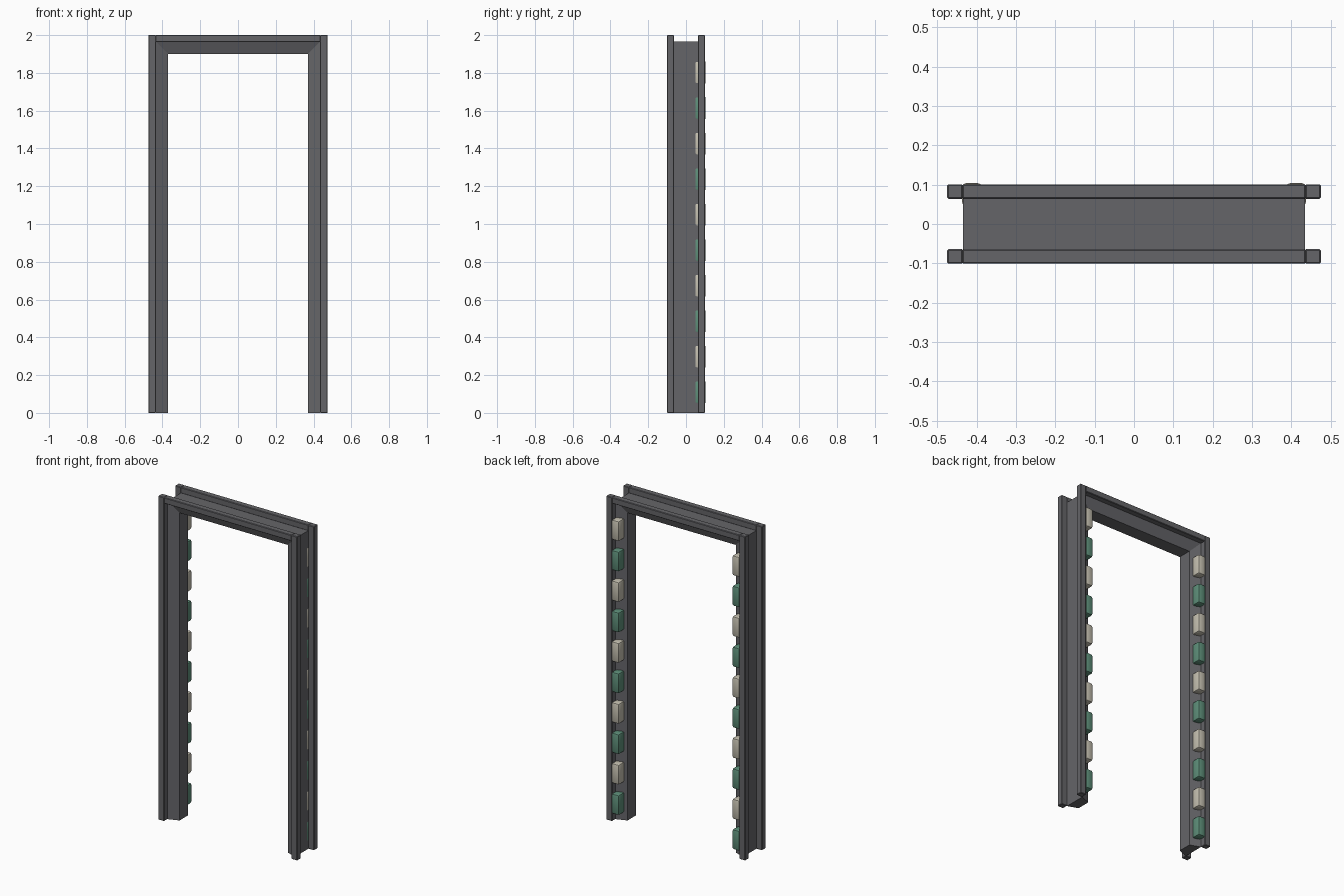
import bpy, bmesh
from mathutils import Vector

if "Cube" in bpy.data.objects:
    bpy.data.objects.remove(bpy.data.objects["Cube"])


def material(name, rgb):
    m = bpy.data.materials.new(name)
    m.diffuse_color = (*rgb, 1)
    m.use_nodes = True
    m.node_tree.nodes["Principled BSDF"].inputs["Base Color"].default_value = m.diffuse_color
    return m


DARK = material("dark_metal", (0.13, 0.13, 0.14))
PALE = material("pale_lamp", (0.55, 0.52, 0.43))
GREEN = material("green_lamp", (0.11, 0.27, 0.19))


def finish(name, bm, mat, bevel=0, segments=1):
    bmesh.ops.recalc_face_normals(bm, faces=bm.faces)
    if bevel:
        bmesh.ops.bevel(bm, geom=bm.edges[:], offset=bevel, segments=segments,
                        profile=0.5, affect='EDGES')
    me = bpy.data.meshes.new(name)
    bm.to_mesh(me)
    bm.free()
    me.materials.append(mat)
    ob = bpy.data.objects.new(name, me)
    bpy.context.collection.objects.link(ob)
    bpy.context.view_layer.objects.active = ob
    ob.select_set(True)
    bpy.ops.object.shade_smooth_by_angle(angle=0.6)
    ob.select_set(False)
    return ob


def box(name, x, y, z, mat, bevel=0, segments=1):
    bm = bmesh.new()
    bmesh.ops.create_cube(bm, size=1)
    for v in bm.verts:
        v.co = Vector([(r[0] + r[1]) / 2 + c * (r[1] - r[0])
                       for r, c in zip((x, y, z), v.co)])
    return finish(name, bm, mat, bevel, segments)


def prism(name, points, offset):
    bm = bmesh.new()
    face = bm.faces.new([bm.verts.new(p) for p in points])
    ext = bmesh.ops.extrude_face_region(bm, geom=[face])
    bmesh.ops.translate(bm, vec=offset,
                        verts=[g for g in ext["geom"] if isinstance(g, bmesh.types.BMVert)])
    return finish(name, bm, DARK)


# Jamb section: (distance below the outer face, y), narrowing toward the opening
SECTION = [(0, -0.066), (0.065, -0.042), (0.065, 0.042), (0, 0.066)]

# Lintel
prism("lintel", [(-0.435, y, 1.965 - d) for d, y in SECTION], (0.87, 0, 0))

# Jambs, edge rails and lamps on both sides
for side, s in (("left", -1), ("right", 1)):
    prism(side + "_jamb", [(s * (0.435 - d), y, 0) for d, y in SECTION], (0, 0, 1.965))
    xs = sorted((s * 0.435, s * 0.475))
    for face, f in (("front", -1), ("back", 1)):
        box(f"{side}_{face}_rail", xs, sorted((f * 0.064, f * 0.101)), (0, 2), DARK, 0.003)
    for i in range(10):
        z = 0.11 + 0.188 * i
        box(f"{side}_lamp_{i + 1}", sorted((s * 0.387, s * 0.437)), (0.045, 0.104),
            (z - 0.062, z + 0.062), PALE if i % 2 else GREEN, 0.01, 2)

# Top rails
for face, f in (("front", -1), ("back", 1)):
    box(face + "_top_rail", (-0.436, 0.436), sorted((f * 0.064, f * 0.101)),
        (1.963, 2), DARK, 0.003)
